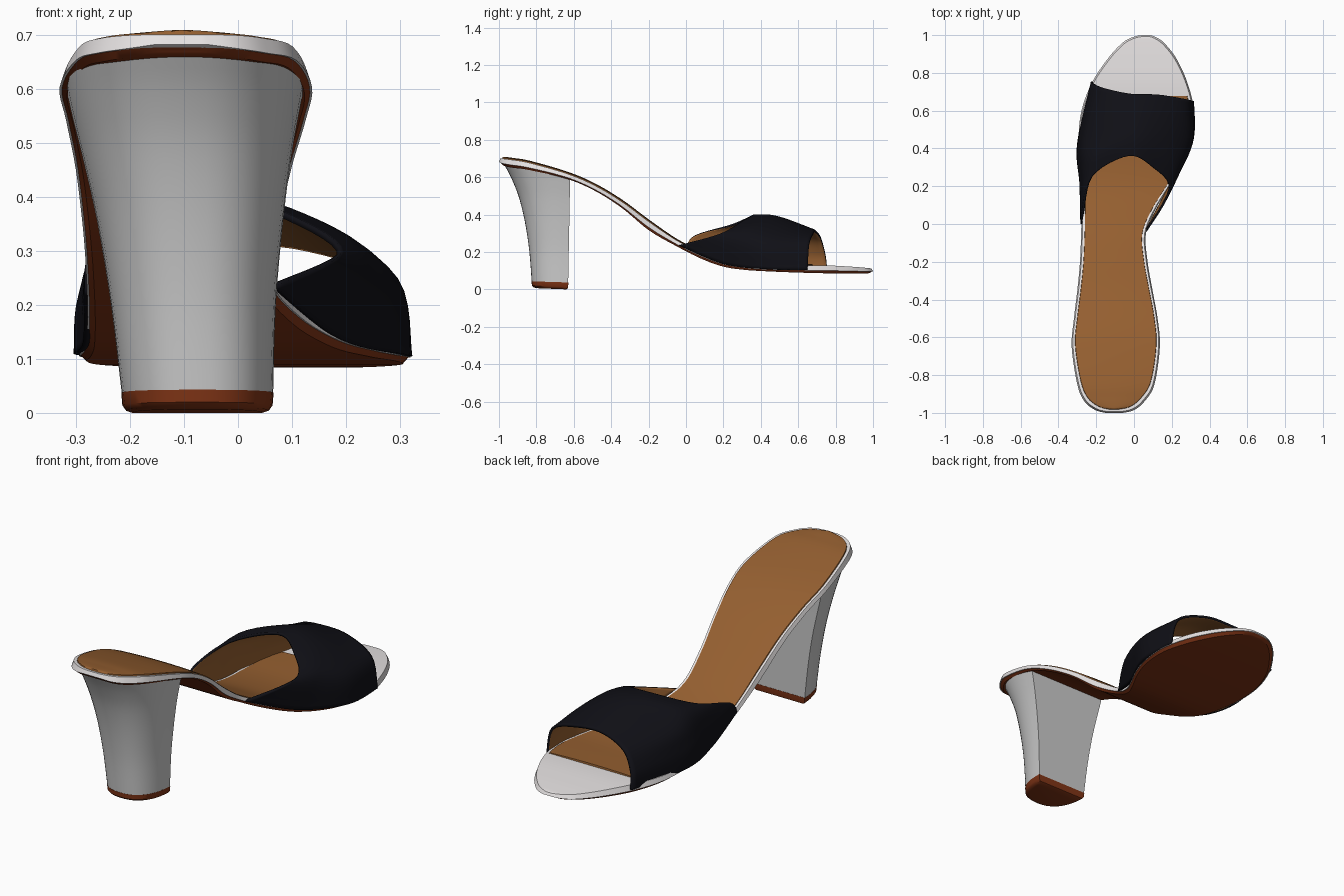
import bpy, bmesh, math

if "Cube" in bpy.data.objects:
    bpy.data.objects.remove(bpy.data.objects["Cube"])


def material(name, rgb):
    m = bpy.data.materials.new(name)
    m.diffuse_color = (*rgb, 1)
    m.use_nodes = True
    m.node_tree.nodes["Principled BSDF"].inputs["Base Color"].default_value = m.diffuse_color
    return m


WHITE = material("white_leather", (0.8, 0.77, 0.77))
BROWN = material("tan_lining", (0.30, 0.115, 0.03))
RUST = material("rust_sole", (0.22, 0.035, 0.008))
BLACK = material("black_upper", (0.005, 0.005, 0.008))


def smooth_path(pts, sub):
    """Catmull-Rom through tuples of any length."""
    out = []
    for i in range(len(pts) - 1):
        a, b, c, d = (pts[max(0, min(len(pts) - 1, i + k))] for k in (-1, 0, 1, 2))
        for s in range(sub):
            t = s / sub
            out.append(tuple(
                0.5 * (2 * q + (r - p) * t + (2 * p - 5 * q + 4 * r - w) * t * t
                       + (3 * q - p - 3 * r + w) * t ** 3)
                for p, q, r, w in zip(a, b, c, d)))
    out.append(tuple(pts[-1]))
    return out


def loft(name, rings, mats=(), closed=True, angle=35):
    bm = bmesh.new()
    rows = [[bm.verts.new(p) for p in ring] for ring in rings]
    n = len(rows[0])
    for a, b in zip(rows, rows[1:]):
        for i in range(n if closed else n - 1):
            j = (i + 1) % n
            bm.faces.new((a[i], a[j], b[j], b[i]))
    if closed:
        bm.faces.new(rows[0])
        bm.faces.new(rows[-1])
        bmesh.ops.recalc_face_normals(bm, faces=bm.faces)
    me = bpy.data.meshes.new(name)
    bm.to_mesh(me)
    bm.free()
    ob = bpy.data.objects.new(name, me)
    bpy.context.collection.objects.link(ob)
    for m in mats:
        me.materials.append(m)
    bpy.ops.object.select_all(action='DESELECT')
    ob.select_set(True)
    bpy.context.view_layer.objects.active = ob
    bpy.ops.object.shade_smooth_by_angle(angle=math.radians(angle))
    return ob


# Sole stations: y, left x, right x, top z, bottom z
SOLE = smooth_path([
    (-1.0, -.15, -.06, .70, .672), (-.985, -.205, .0, .699, .66),
    (-.94, -.262, .055, .693, .65), (-.85, -.30, .108, .678, .638),
    (-.65, -.33, .137, .622, .592), (-.5, -.318, .125, .56, .53),
    (-.35, -.30, .098, .472, .437), (-.2, -.286, .072, .362, .315),
    (-.05, -.28, .063, .262, .23), (.08, -.278, .115, .20, .165),
    (.2, -.28, .188, .155, .122), (.32, -.287, .258, .132, .104),
    (.45, -.294, .305, .122, .096), (.6, -.278, .318, .125, .09),
    (.75, -.222, .282, .128, .086), (.88, -.135, .222, .122, .084),
    (.96, -.06, .158, .116, .085), (.99, -.005, .115, .113, .086),
    (1.0, .04, .085, .11, .09)], 5)


def sole_layer(name, mat, f0, f1, in0, in1, crown=0.0, y_max=2, across=9):
    """Layer between two height fractions, with bottom and top insets."""
    rings = []
    for y, xl, xr, zt, zb in SOLE:
        if y > y_max:
            break
        c, h = (xl + xr) / 2, (xr - xl) / 2
        u = [2 * k / (across - 1) - 1 for k in range(across)]

        def line(f, inset, bulge):
            w = max(h - inset, h * 0.6)
            return [(c + w * s, y * (1 - inset), zb + (zt - zb) * f + bulge * (1 - s * s))
                    for s in u]
        rings.append(line(f0, in0, 0) + line(f1, in1, crown)[::-1])
    return loft(name, rings, [mat])


sole_layer("outsole", RUST, 0, .38, .014, .003)
sole_layer("midsole_rim", WHITE, .36, 1, .0, .007)
sole_layer("insole", BROWN, .9, 1.08, .018, .020, crown=.006, y_max=.70)


# Heel block: D-shaped rings with flat front and rounded back
def d_ring(z, xl, xr, yb, yf, slope):
    c, h = (xl + xr) / 2, (xr - xl) / 2
    e = 2 / 2.4
    ring = []
    for k in range(25):
        a = math.pi * k / 24
        x = c + h * math.copysign(abs(math.cos(a)) ** e, math.cos(a))
        y = yf - (yf - yb) * abs(math.sin(a)) ** e
        ring.append((x, y, z + slope * (yf - y)))
    return ring


HEEL = smooth_path([
    (.035, -.215, .065, -.825, -.63, .03), (.2, -.235, .070, -.838, -.627, .03),
    (.35, -.26, .083, -.862, -.624, .06), (.47, -.287, .098, -.895, -.622, .1),
    (.55, -.307, .112, -.935, -.62, .15), (.60, -.318, .122, -.972, -.62, .19)], 4)
loft("heel_block", [d_ring(*s) for s in HEEL])

# Heel tip
loft("heel_tip", [d_ring(*s) for s in [
    (.0, -.195, .045, -.80, -.64, .04), (.004, -.207, .057, -.815, -.633, .04),
    (.014, -.214, .064, -.824, -.63, .03), (.037, -.216, .066, -.826, -.629, .03)]], [RUST])

# Strap: control rows from the rear opening to the toe opening, left to right
STRAP = [
    [(-.284, .0, .225), (-.278, .05, .29), (-.225, .25, .35), (-.03, .36, .40),
     (.10, .30, .365), (.192, .18, .297), (.068, -.04, .235)],
    [(-.287, .2, .13), (-.285, .24, .24), (-.235, .35, .35), (-.03, .44, .40),
     (.12, .40, .37), (.24, .29, .285), (.195, .2, .135)],
    [(-.302, .42, .108), (-.292, .42, .21), (-.235, .47, .305), (-.03, .53, .378),
     (.15, .51, .345), (.295, .45, .25), (.312, .43, .108)],
    [(-.228, .755, .108), (-.222, .745, .19), (-.16, .72, .28), (-.02, .69, .318),
     (.13, .685, .31), (.28, .66, .25), (.318, .65, .105)]]
rows = [smooth_path(r, 6) for r in STRAP]
columns = [smooth_path(col, 8) for col in zip(*rows)]
strap = loft("toe_strap", list(zip(*columns)), [BLACK, BROWN], closed=False, angle=60)
sol = strap.modifiers.new("thickness", 'SOLIDIFY')
sol.thickness = .012
sol.offset = -1
sol.material_offset = 1
